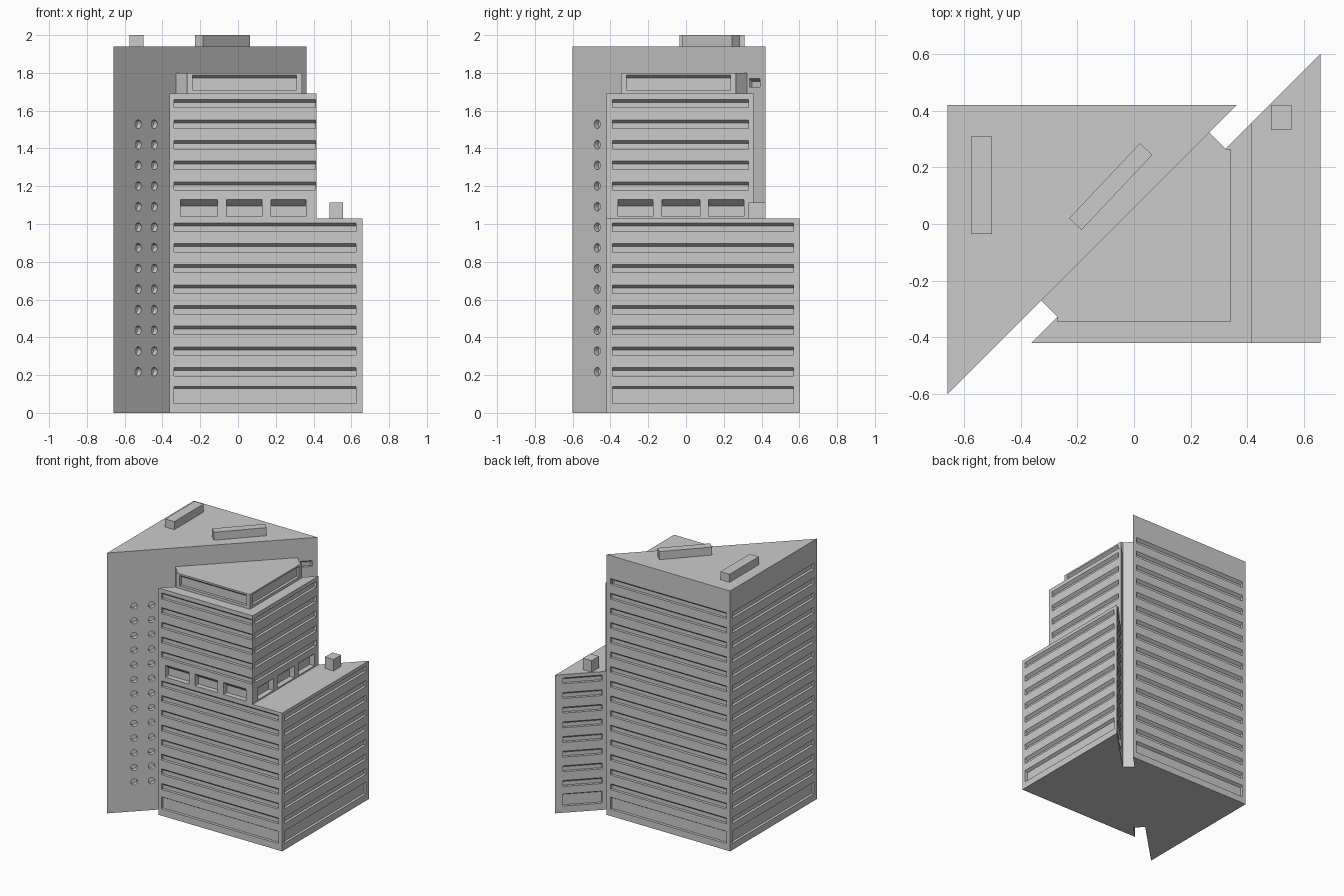
import bpy, bmesh, math
from mathutils import Vector

if "Cube" in bpy.data.objects:
    bpy.data.objects.remove(bpy.data.objects["Cube"])

mat = bpy.data.materials.new("concrete_grey")
mat.diffuse_color = (0.6, 0.6, 0.6, 1)
mat.use_nodes = True
mat.node_tree.nodes["Principled BSDF"].inputs["Base Color"].default_value = mat.diffuse_color

STEP = 0.1092           # storey height
TOP = 1.66              # top of the highest window band on the front block


def finish(bm, name):
    bmesh.ops.remove_doubles(bm, verts=bm.verts, dist=1e-5)
    me = bpy.data.meshes.new(name)
    bm.to_mesh(me)
    bm.free()
    me.materials.append(mat)
    ob = bpy.data.objects.new(name, me)
    bpy.context.collection.objects.link(ob)
    return ob


def window(c0, c1, z0, z1, depth=0.02, slope=0.016):
    return dict(c=(c0, c1), z=(z0, z1), depth=depth, slope=slope, r=0)


def porthole(c, z, r=0.023, pad=0.03):
    w = pad / math.sqrt(2)
    return dict(c=(c - w, c + w), z=(z - pad, z + pad), depth=0.03, slope=0, r=r / pad)


def bands(c0, c1, first, last):
    return [window(c0, c1, TOP - STEP * k - 0.044, TOP - STEP * k) for k in range(first, last + 1)]


def ground(c0, c1):
    return [window(c0, c1, 0.05, 0.14, 0.02, 0.012)]


def wall(bm, a, b, z0, z1, openings):
    """Flat wall from a to b (outside on the right) with recessed openings."""
    a, b = Vector((*a, 0)), Vector((*b, 0))
    d = b - a
    ax = 0 if abs(d.x) > 0.001 else 1
    n = Vector((d.y, -d.x, 0)).normalized()

    def P(f, z, depth=0):
        return a + d * f - n * depth + Vector((0, 0, z))

    def quad(*pts):
        bm.faces.new([bm.verts.new(p) for p in pts])

    rects = []
    for o in openings:
        f0, f1 = sorted(round((c - a[ax]) / d[ax], 5) for c in o["c"])
        rects.append((f0, f1, round(o["z"][0], 5), round(o["z"][1], 5), o))
    fs = sorted({0, 1} | {v for r in rects for v in r[:2]})
    zs = sorted({z0, z1} | {v for r in rects for v in r[2:4]})
    # plain wall cells around the openings
    for f0, f1 in zip(fs, fs[1:]):
        for w0, w1 in zip(zs, zs[1:]):
            fm, zm = (f0 + f1) / 2, (w0 + w1) / 2
            if not any(r[0] < fm < r[1] and r[2] < zm < r[3] for r in rects):
                quad(P(f0, w0), P(f1, w0), P(f1, w1), P(f0, w1))
    for f0, f1, w0, w1, o in rects:
        dp, s = o["depth"], o["slope"]
        if o["r"]:
            # round recess inside a square cell
            fc, zc, hf, hz = (f0 + f1) / 2, (w0 + w1) / 2, (f1 - f0) / 2, (w1 - w0) / 2
            sq, ring, back = [], [], []
            for i in range(16):
                c, t = math.cos(i * math.pi / 8), math.sin(i * math.pi / 8)
                m = max(abs(c), abs(t))
                sq.append(P(fc + hf * c / m, zc + hz * t / m))
                ring.append(P(fc + hf * c * o["r"], zc + hz * t * o["r"]))
                back.append(P(fc + hf * c * o["r"], zc + hz * t * o["r"], dp))
            for i in range(16):
                j = (i + 1) % 16
                quad(sq[i], sq[j], ring[j], ring[i])
                quad(ring[i], ring[j], back[j], back[i])
            quad(*back)
        else:
            # window recess: pane, sill, sloping head and two jambs
            A, B, C, D = P(f0, w0), P(f1, w0), P(f1, w1), P(f0, w1)
            a2, b2 = P(f0, w0, dp), P(f1, w0, dp)
            c2, d2 = P(f1, w1 - s, dp), P(f0, w1 - s, dp)
            quad(a2, b2, c2, d2)
            quad(A, B, b2, a2)
            quad(d2, c2, C, D)
            quad(A, a2, d2, D)
            quad(b2, B, C, c2)


def block(name, pts, z0, z1, openings):
    """Prism on a counter-clockwise outline; openings is one list per wall."""
    bm = bmesh.new()
    for i, p in enumerate(pts):
        wall(bm, p, pts[(i + 1) % len(pts)], z0, z1, openings.get(i, []))
    bm.faces.new([bm.verts.new((x, y, z1)) for x, y in pts])
    if z0 == 0:
        bm.faces.new([bm.verts.new((x, y, 0)) for x, y in reversed(pts)])
    return finish(bm, name)


def box(name, cx, cy, lx, ly, z0, z1, ang=0):
    bm = bmesh.new()
    bmesh.ops.create_cube(bm, size=1)
    ob = finish(bm, name)
    ob.scale = (lx, ly, z1 - z0)
    ob.location = (cx, cy, (z0 + z1) / 2)
    ob.rotation_euler.z = ang


# tall rear tower: portholes on the diagonal, bands on back and left
holes = [porthole(c, TOP - STEP * k - 0.022) for c in (-0.528, -0.443) for k in range(1, 14)]
block("rear_tower", [(-0.658, -0.60), (0.362, 0.42), (-0.658, 0.42)], 0, 1.94, {
    0: holes + [window(0.277, 0.335, 1.726, 1.77)],
    1: bands(-0.63, 0.33, -1, 13) + ground(-0.63, 0.33),
    2: bands(-0.57, 0.39, -1, 13) + ground(-0.57, 0.39)})

# low front wing
block("front_wing", [(-0.362, -0.42), (0.658, -0.42), (0.658, 0.60)], 0, 1.03, {
    0: bands(-0.338, 0.626, 6, 13) + ground(-0.338, 0.626),
    1: bands(-0.39, 0.57, 6, 13) + ground(-0.39, 0.57),
    2: bands(0.43, 0.62, 6, 13) + ground(0.43, 0.62)})

# middle block with three large windows per side below the bands
big_front = [window(a, b, 1.04, 1.13, 0.04, 0.034) for a, b in ((-0.305, -0.108), (-0.06, 0.127), (0.175, 0.36))]
big_right = [window(a, b, 1.04, 1.13, 0.04, 0.034) for a, b in ((-0.36, -0.175), (-0.128, 0.073), (0.12, 0.307))]
block("middle_block", [(-0.362, -0.42), (0.415, -0.42), (0.415, 0.357)], 1.03, 1.69, {
    0: bands(-0.338, 0.41, 0, 4) + big_front,
    1: bands(-0.39, 0.33, 0, 4) + big_right})

# penthouse
block("penthouse", [(-0.27, -0.345), (0.34, -0.345), (0.34, 0.265), (0.323, 0.265), (-0.27, -0.328)],
      1.69, 1.80, {0: [window(-0.24, 0.31, 1.71, 1.788)], 1: [window(-0.315, 0.235, 1.71, 1.788)]})

# connector between the two halves
block("connector", [(-0.27, -0.328), (0.323, 0.265), (0.265, 0.323), (-0.328, -0.27)], 0, 1.80, {})

# roof plant boxes
box("roof_box_left", -0.538, 0.137, 0.075, 0.345, 1.94, 2.0)
box("roof_box_diagonal", -0.082, 0.132, 0.364, 0.06, 1.94, 2.0, math.radians(46.7))
box("wing_roof_box", 0.52, 0.376, 0.072, 0.088, 1.03, 1.115)
